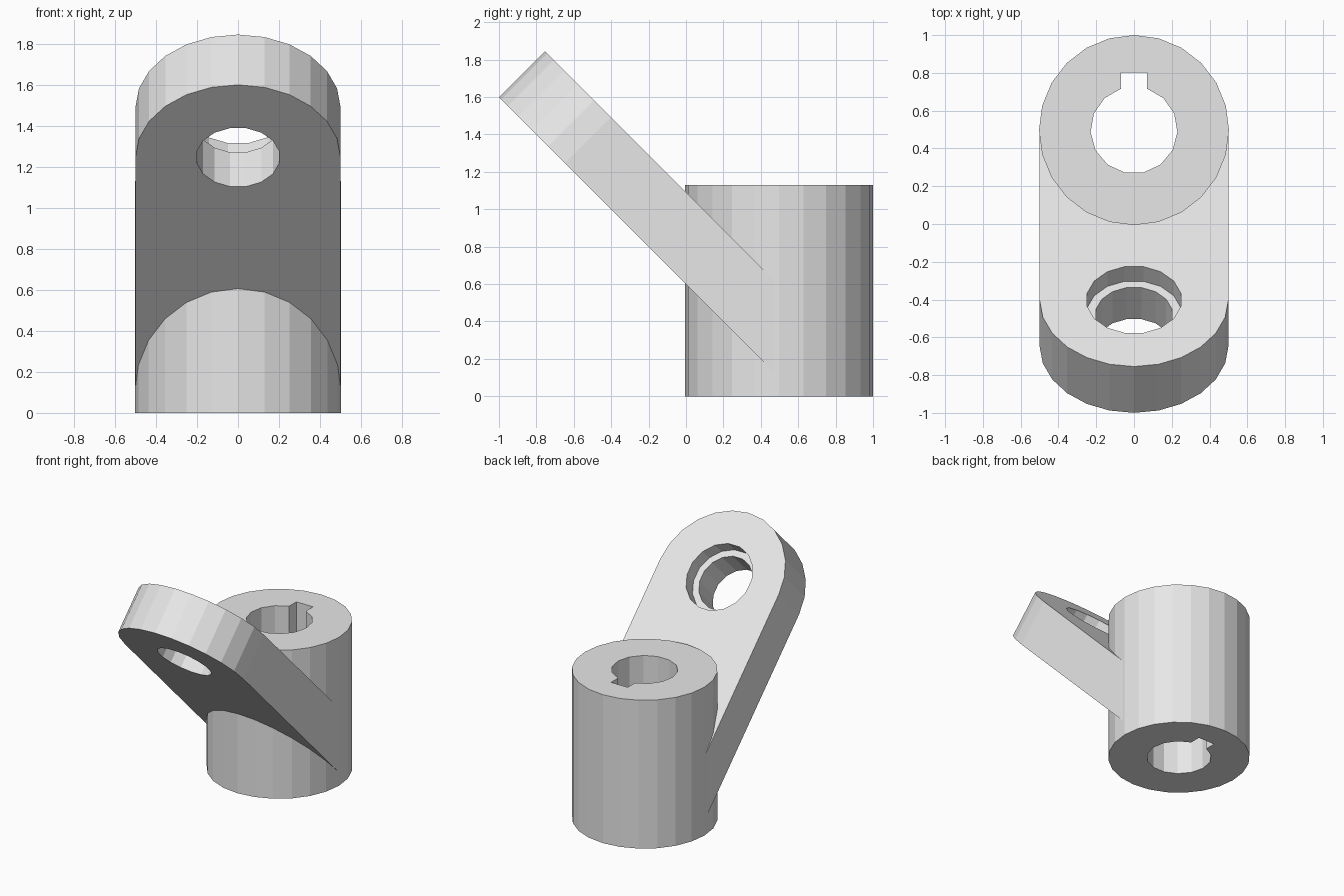
import bpy, bmesh
from math import sin, cos, pi, asin, radians
from mathutils import Vector

cube = bpy.data.objects.get("Cube")
if cube:
    bpy.data.objects.remove(cube)

HUB_R, HUB_Y, HUB_H = 0.503, 0.497, 1.13
BORE_R, KEY_W, KEY_TOP = 0.23, 0.07, 0.305
ARM_R, ARM_T = 0.5, 0.3465
ARM_POS, ARM_TILT = (0, -0.646, 1.246), radians(-45)

steel = bpy.data.materials.new("light_grey_steel")
steel.use_nodes = True
steel.diffuse_color = (0.8, 0.8, 0.8, 1)
steel.node_tree.nodes["Principled BSDF"].inputs["Base Color"].default_value = (0.8, 0.8, 0.8, 1)


def arc(r, start, sweep, steps):
    """Points along an arc, both ends included."""
    return [(r * cos(start + sweep * i / steps), r * sin(start + sweep * i / steps))
            for i in range(steps + 1)]


def circle(r, sides, start=0.0):
    return arc(r, start, 2 * pi, sides)[:-1]


def prism(name, profile, z0, z1, loc, tilt=0.0):
    """Extrude a closed profile between two heights."""
    bm = bmesh.new()
    face = bm.faces.new([bm.verts.new((x, y, z0)) for x, y in profile])
    top = bmesh.ops.extrude_face_region(bm, geom=[face])["geom"]
    bmesh.ops.translate(bm, vec=Vector((0, 0, z1 - z0)),
                        verts=[g for g in top if isinstance(g, bmesh.types.BMVert)])
    bmesh.ops.recalc_face_normals(bm, faces=bm.faces)
    mesh = bpy.data.meshes.new(name)
    bm.to_mesh(mesh)
    bm.free()
    mesh.materials.append(steel)
    obj = bpy.data.objects.new(name, mesh)
    bpy.context.collection.objects.link(obj)
    obj.location = loc
    obj.rotation_euler.x = tilt
    return obj


def combine(target, other, operation):
    """Apply a boolean and drop the operand."""
    mod = target.modifiers.new(operation.lower(), "BOOLEAN")
    mod.operation, mod.solver, mod.object = operation, "EXACT", other
    bpy.context.view_layer.objects.active = target
    bpy.ops.object.modifier_apply(modifier=mod.name)
    bpy.data.objects.remove(other)


# Hub: upright cylinder
hub = prism("hub_with_slanted_arm", circle(HUB_R, 24), 0, HUB_H, (0, HUB_Y, 0))

# Arm: slanted plate with a rounded tip, its foot ending upright inside the hub
foot = 1.61
arm = prism("arm", arc(ARM_R, pi, pi, 12) + [(ARM_R, foot), (-ARM_R, foot)],
            0, ARM_T, ARM_POS, ARM_TILT)
for v in arm.data.vertices:
    if v.co.y > 1:
        v.co.y -= v.co.z

# Stepped hole near the arm tip
hole = prism("arm_hole", circle(0.205, 16, pi / 16), -0.1, ARM_T + 0.1, ARM_POS, ARM_TILT)
recess = prism("arm_recess", circle(0.253, 16, pi / 16), ARM_T - 0.11, ARM_T + 0.1,
               ARM_POS, ARM_TILT)
combine(arm, hole, "DIFFERENCE")
combine(arm, recess, "DIFFERENCE")
combine(hub, arm, "UNION")

# Bore with a keyway on the back side
half = asin(KEY_W / BORE_R)
bore_profile = arc(BORE_R, pi / 2 + half, 2 * pi - 2 * half, 13)
bore_profile += [(KEY_W, KEY_TOP), (-KEY_W, KEY_TOP)]
bore = prism("bore", bore_profile, -0.1, HUB_H + 0.1, (0, HUB_Y, 0))
combine(hub, bore, "DIFFERENCE")
